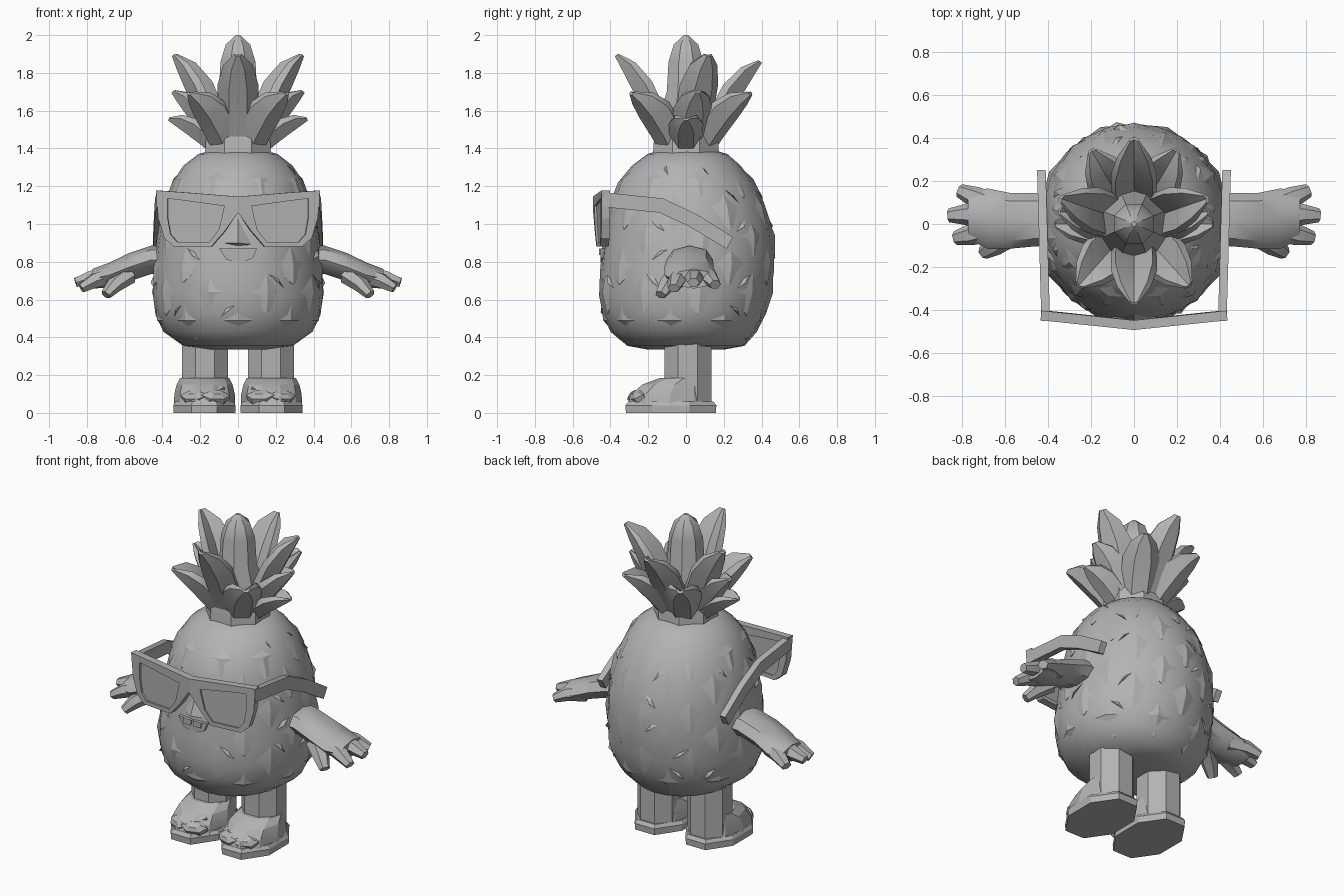
import bpy, math, random
from math import sin, cos, pi, tau
from mathutils import Vector, Matrix

if "Cube" in bpy.data.objects:
    bpy.data.objects.remove(bpy.data.objects["Cube"])

random.seed(4)
GREY = bpy.data.materials.new("plain grey")
GREY.diffuse_color = (0.45, 0.45, 0.45, 1)
GREY.use_nodes = True
GREY.node_tree.nodes["Principled BSDF"].inputs["Base Color"].default_value = GREY.diffuse_color


def make(name, verts, faces, angle=30, mirror=False, thick=0):
    me = bpy.data.meshes.new(name)
    me.from_pydata([tuple(v) for v in verts], [], faces)
    me.materials.append(GREY)
    ob = bpy.data.objects.new(name, me)
    bpy.context.collection.objects.link(ob)
    bpy.ops.object.select_all(action='DESELECT')
    ob.select_set(True)
    bpy.context.view_layer.objects.active = ob
    # consistent outward normals
    bpy.ops.object.mode_set(mode='EDIT')
    bpy.ops.mesh.select_all(action='SELECT')
    bpy.ops.mesh.normals_make_consistent(inside=False)
    bpy.ops.object.mode_set(mode='OBJECT')
    if angle:
        bpy.ops.object.shade_smooth_by_angle(angle=math.radians(angle))
    if mirror:
        ob.modifiers.new("mirror", 'MIRROR')
    if thick:
        m = ob.modifiers.new("solid", 'SOLIDIFY')
        m.thickness, m.offset = thick, 0
    return ob


def loft(rings):
    """Verts and faces of a capped skin over equal rings."""
    n = len(rings[0])
    verts = [v for r in rings for v in r]
    faces = [(i * n + j, i * n + (j + 1) % n, (i + 1) * n + (j + 1) % n, (i + 1) * n + j)
             for i in range(len(rings) - 1) for j in range(n)]
    faces += [tuple(range(n))[::-1], tuple(range(len(verts) - n, len(verts)))]
    return verts, faces


def join(parts):
    verts, faces = [], []
    for v, f in parts:
        k = len(verts)
        verts += v
        faces += [tuple(i + k for i in q) for q in f]
    return verts, faces


def oval(cx, cy, z, rx, ry, n, turn=0.0):
    return [Vector((cx + rx * cos(tau * i / n + turn), cy + ry * sin(tau * i / n + turn), z))
            for i in range(n)]


def tube(path, radii, n=6, flat=1.0):
    """Tapered limb following a path."""
    path = [Vector(p) for p in path]
    rings = []
    for i, p in enumerate(path):
        d = (path[min(i + 1, len(path) - 1)] - path[max(i - 1, 0)]).normalized()
        side = d.cross(Vector((0, 0, 1))).normalized()
        up = side.cross(d)
        rings.append([p + side * radii[i] * cos(tau * j / n) + up * radii[i] * flat * sin(tau * j / n)
                      for j in range(n)])
    return loft(rings)


# ---- body: height, half width, front y, back y
PROFILE = [(0.335, 0.17, -0.20, 0.20), (0.355, 0.29, -0.31, 0.31), (0.43, 0.395, -0.40, 0.375),
           (0.52, 0.437, -0.44, 0.42), (0.62, 0.45, -0.46, 0.447), (0.75, 0.447, -0.455, 0.466),
           (0.88, 0.435, -0.443, 0.467), (1.00, 0.418, -0.424, 0.45), (1.12, 0.388, -0.40, 0.41),
           (1.22, 0.348, -0.36, 0.358), (1.31, 0.288, -0.285, 0.288), (1.37, 0.21, -0.205, 0.22),
           (1.39, 0.14, -0.14, 0.15)]


def skin(a, z, out=0.0):
    z = min(max(z, PROFILE[0][0]), PROFILE[-1][0])
    for p, q in zip(PROFILE, PROFILE[1:]):
        if z <= q[0]:
            t = (z - p[0]) / (q[0] - p[0])
            rx, y0, y1 = (p[k] + (q[k] - p[k]) * t for k in (1, 2, 3))
            break
    return Vector(((rx + out) * cos(a), (y0 + y1) / 2 + ((y1 - y0) / 2 + out) * sin(a), z))


make("body", *loft([[skin(tau * j / 24, p[0]) for j in range(24)] for p in PROFILE]), angle=40)

# ---- fruit scales: broad shallow diamonds with a few thin flaps on their edges
scales = []
for row in range(6):
    z = 0.49 + row * 0.15
    for k in range(9):
        a = tau * (k + 0.5 * (row % 2)) / 9 - pi / 2
        if 0.75 < z < 1.2 and abs(cos(a)) < 0.6 and sin(a) < 0:
            continue
        w, h = random.uniform(0.26, 0.33), random.uniform(0.10, 0.13)
        v = [skin(a, z + h, -0.006), skin(a - w, z, -0.004), skin(a, z - h, random.uniform(0, 0.008)),
             skin(a + w, z, -0.004), skin(a, z, 0.012), skin(a, z - h * 0.9, -0.02)]
        scales.append((v, [(0, 1, 4), (1, 2, 4), (2, 3, 4), (3, 0, 4), (1, 5, 2), (2, 5, 3)]))
        if random.random() < 0.5:
            s = random.choice((-1, 1))
            v = [skin(a, z + h * 0.9, -0.008), skin(a + s * w * 0.9, z + 0.01, -0.008),
                 skin(a + s * w * 0.5, z + h * 0.4, 0.014), skin(a + s * w * 0.55, z + h * 0.7, -0.012)]
            scales.append((v, [(0, 1, 2), (1, 3, 2), (3, 0, 2), (0, 3, 1)]))
make("scales", *join(scales), angle=25)

# ---- nose wedge, mouth and teeth
make("nose", [(0, -0.40, 1.07), (-0.09, -0.42, 0.90), (0.09, -0.42, 0.89), (0, -0.475, 0.90),
              (0, -0.41, 0.87)], [(0, 1, 3), (0, 3, 2), (1, 4, 3), (3, 4, 2), (0, 2, 4, 1)])
mouth = [loft([[Vector((x, y, z)) for x, z in
               ((-0.10, 0.87), (0.10, 0.87), (0.08, 0.82), (0.02, 0.795), (-0.06, 0.81))]
               for y in (-0.42, -0.453)])]
for x in (-0.035, 0.035):
    mouth.append(loft([[Vector((x + sx * 0.03, y, z)) for sx, z in
                       ((-1, 0.87), (1, 0.87), (0.8, 0.835), (-0.8, 0.835))] for y in (-0.44, -0.46)]))
make("mouth", *join(mouth))


# ---- crown leaves: deep cupped blades that arch outwards to a blunt tip
def leaf(tx, ty, tz, half, bow=0.5, base_r=0.115):
    tip = Vector((tx, ty, tz))
    d = Vector((tx, ty, 0)).normalized()
    side = Vector((-d.y, d.x, 0))
    a = d * base_r + Vector((0, 0, 1.36))
    r = Vector((tx, ty, 0)).length
    mid = d * (base_r + (r - base_r) * bow) + Vector((0, 0, 1.36 + (tz - 1.36) * 0.62))
    rings = []
    for t, w in ((0, 0.9), (0.3, 1.05), (0.6, 1.08), (0.83, 0.78), (1, 0.22)):
        p = a * (1 - t) ** 2 + mid * 2 * t * (1 - t) + tip * t * t
        tan = ((mid - a) * (1 - t) + (tip - mid) * t).normalized()
        nrm = side.cross(tan).normalized()
        if nrm.dot(d) < 0:
            nrm = -nrm
        w *= half
        rings.append([p + side * w - nrm * w * 0.6, p + side * w * 0.45 + nrm * w * 0.1,
                      p - side * w * 0.45 + nrm * w * 0.1, p - side * w - nrm * w * 0.6,
                      p - side * w * 0.8 - nrm * w * 0.95, p - nrm * w * 0.45,
                      p + side * w * 0.8 - nrm * w * 0.95])
    return loft(rings)


tips = [(0, -0.375, 1.89, 0.10), (0, 0.40, 1.855, 0.10)]
for s in (-1, 1):
    tips += [(s * 0.345, 0.12, 1.89, 0.10), (s * 0.37, 0, 1.55, 0.085), (s * 0.35, 0.06, 1.695, 0.095),
             (s * 0.26, -0.29, 1.685, 0.105), (s * 0.20, 0.345, 1.685, 0.10)]
make("crown_leaves", *join([leaf(*t) for t in tips]), angle=35)
make("crown_core", *loft([oval(0, 0, z, r, r, 8, pi / 8) for z, r in
                          ((1.36, 0.19), (1.5, 0.18), (1.7, 0.11), (1.86, 0.10), (1.95, 0.07), (2.0, 0.012))]))

# ---- arms with short splayed fingers
arm = [loft([[Vector((x, cy + ry * cos(tau * j / 8), cz + rz * sin(tau * j / 8))) for j in range(8)]
             for x, cy, cz, ry, rz in ((0.36, 0.02, 0.81, 0.12, 0.075), (0.46, 0.02, 0.81, 0.124, 0.075),
                                       (0.58, 0.015, 0.77, 0.13, 0.075), (0.68, 0.025, 0.73, 0.14, 0.066),
                                       (0.77, 0.04, 0.71, 0.11, 0.052))])]
for root, knuckle, tip in (((0.66, 0.03, 0.73), (0.78, 0.045, 0.715), (0.86, 0.04, 0.69)),
                           ((0.64, 0.08, 0.73), (0.74, 0.125, 0.715), (0.81, 0.155, 0.68)),
                           ((0.66, -0.02, 0.73), (0.76, -0.05, 0.70), (0.83, -0.065, 0.66)),
                           ((0.58, -0.05, 0.73), (0.65, -0.10, 0.68), (0.70, -0.135, 0.625))):
    arm.append(tube((root, knuckle, tip), (0.06, 0.05, 0.032), 6, 0.85))
make("arms", *join(arm), angle=40, mirror=True)

# ---- legs
make("legs", *loft([oval(0.175, 0.01, z, 0.132, 0.135, 8, pi / 8) for z in (0.06, 0.42)]), mirror=True)

# ---- shoes: flat sole, rounded upper and creased toe
make("soles", *loft([oval(0.178, -0.08, z, 0.170 * s, 0.248 * s, 8, pi / 8)
                     for z, s in ((0, 1.04), (0.04, 1.05), (0.06, 0.98))]), angle=25, mirror=True)
make("shoe_uppers", *loft([oval(0.177, y, z, rx, ry, 10) for y, z, rx, ry in
                           ((-0.085, 0.04, 0.162, 0.235), (-0.085, 0.10, 0.16, 0.215),
                            (-0.06, 0.15, 0.148, 0.18), (-0.01, 0.185, 0.13, 0.135))]),
     angle=20, mirror=True)
folds = []
for x, y, z, sx, sy, sz, r in ((0.12, -0.265, 0.09, 0.08, 0.045, 0.025, -0.3),
                               (0.23, -0.255, 0.09, 0.08, 0.045, 0.025, 0.4),
                               (0.17, -0.20, 0.132, 0.10, 0.05, 0.018, 0.1)):
    m = Matrix.Translation((x, y, z)) @ Matrix.Rotation(r, 4, 'Z') @ Matrix.Rotation(0.6, 4, 'X')
    v, f = loft([oval(0, 0, h * sz, sx * s, sy * s, 6) for h, s in ((-1, 1), (0.3, 1), (1, 0.5))])
    folds.append(([m @ p for p in v], f))
make("shoe_folds", *join(folds), angle=15, mirror=True)

# ---- sunglasses: bent rim, set-back lenses and sloping side bars
RIM = [(0, 1.145), (0.25, 1.165), (0.432, 1.178), (0.42, 1.03), (0.388, 0.925), (0.335, 0.88),
       (0.14, 0.88), (0.07, 0.96), (0, 1.06)]
LENS = [(0.07, 1.095), (0.25, 1.12), (0.37, 1.135), (0.37, 1.03), (0.355, 0.945), (0.32, 0.905),
        (0.15, 0.905), (0.10, 0.97), (0.08, 1.05)]


def bend(p, back=0.0):
    return Vector((p[0], -0.470 + 0.045 * p[0] / 0.43 + back + 0.01 * (1.18 - p[1]), p[1]))


n = len(RIM)
make("sunglasses_rim", [bend(p) for p in RIM + LENS],
     [(i, (i + 1) % n, n + (i + 1) % n, n + i) for i in range(n)], angle=0, mirror=True, thick=0.045)
make("sunglasses_lenses", *loft([[bend(p, b) for p in LENS] for b in (-0.012, 0.016)]), mirror=True)
BAR = [(-0.45, 1.175), (-0.41, 1.165), (-0.12, 1.135), (0.06, 1.05), (0.25, 0.93),
       (0.215, 0.868), (0.02, 0.985), (-0.14, 1.06), (-0.44, 1.09)]
rings = [[Vector((x + 0.02 * (y + 0.45) / 0.7, y, z)) for y, z in BAR] for x in (0.39, 0.43)]
make("sunglasses_side_bars", *loft(rings), mirror=True)
